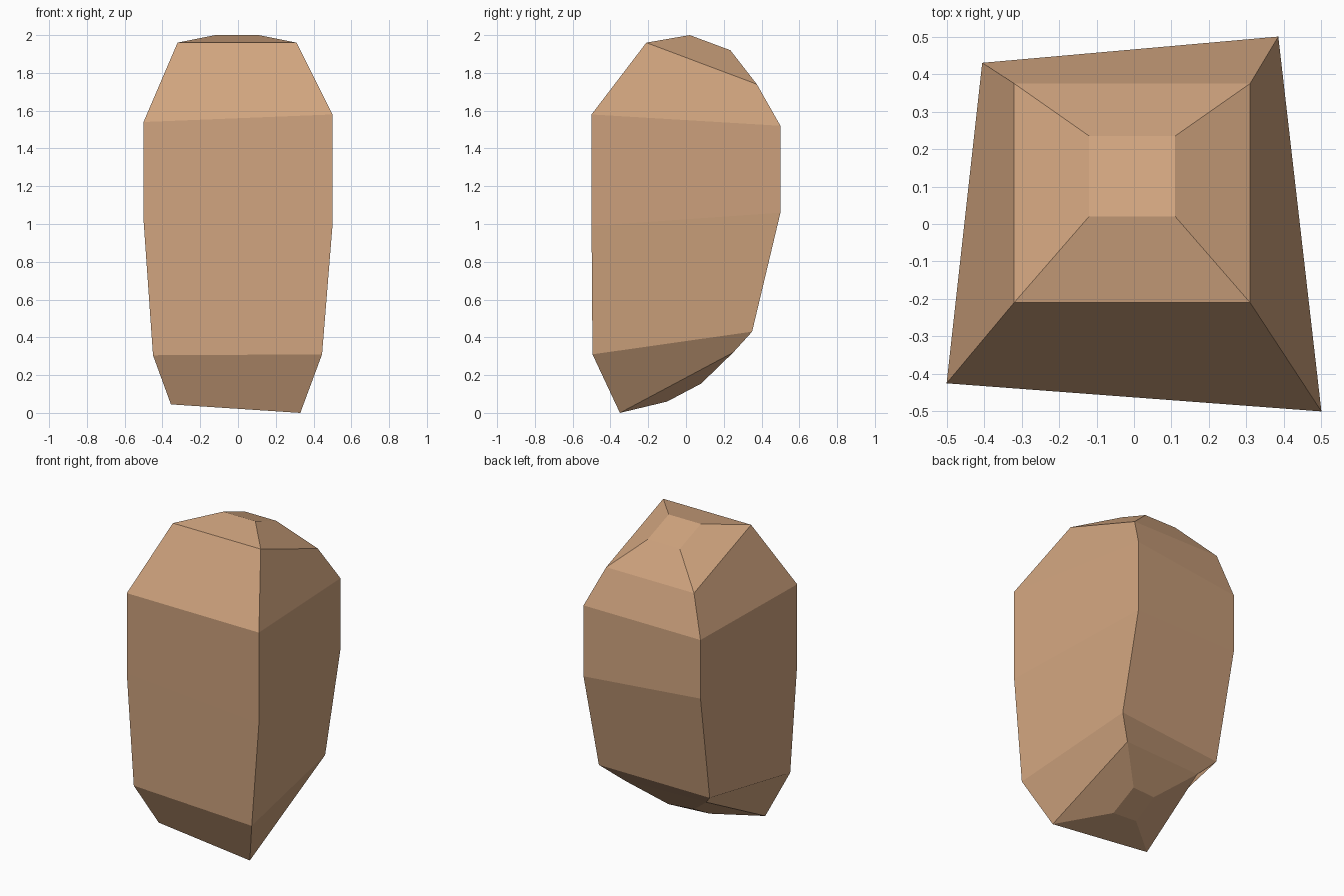
import bpy, bmesh

if "Cube" in bpy.data.objects:
    bpy.data.objects.remove(bpy.data.objects["Cube"])

# Rings from bottom to top; corners: front left, front right, back right, back left
RINGS = [
    [(-.10, -.10, .07), (.074, -.10, .06), (.07, .08, .155), (-.10, .06, .16)],     # sole
    [(-.355, -.305, .045), (.33, -.35, 0), (.26, .25, .32), (-.30, .22, .32)],      # lower bevel
    [(-.45, -.425, .305), (.445, -.495, .31), (.38, .35, .43), (-.38, .30, .40)],   # lower body
    [(-.5, -.425, 1.02), (.5, -.5, .99), (.385, .5, 1.06), (-.405, .43, 1.10)],     # middle
    [(-.5, -.425, 1.54), (.5, -.5, 1.58), (.385, .5, 1.52), (-.405, .43, 1.48)],    # shoulder
    [(-.32, -.21, 1.96), (.31, -.21, 1.96), (.31, .375, 1.74), (-.32, .375, 1.74)], # upper bevel
    [(-.12, .02, 2), (.11, .02, 2), (.11, .235, 1.92), (-.12, .235, 1.92)],         # crown
]

mat = bpy.data.materials.new("tan stone")
mat.diffuse_color = (.63, .37, .21, 1)
mat.use_nodes = True
mat.node_tree.nodes["Principled BSDF"].inputs["Base Color"].default_value = mat.diffuse_color

# Faceted block: bridge the rings and cap both ends
bm = bmesh.new()
rings = [[bm.verts.new(p) for p in ring] for ring in RINGS]
for a, b in zip(rings, rings[1:]):
    for i in range(4):
        j = (i + 1) % 4
        bm.faces.new((a[i], a[j], b[j], b[i]))
bm.faces.new(rings[0][::-1])
bm.faces.new(rings[-1])
bmesh.ops.recalc_face_normals(bm, faces=bm.faces)

mesh = bpy.data.meshes.new("stone_block")
bm.to_mesh(mesh)
bm.free()
mesh.materials.append(mat)
bpy.context.collection.objects.link(bpy.data.objects.new("stone_block", mesh))
